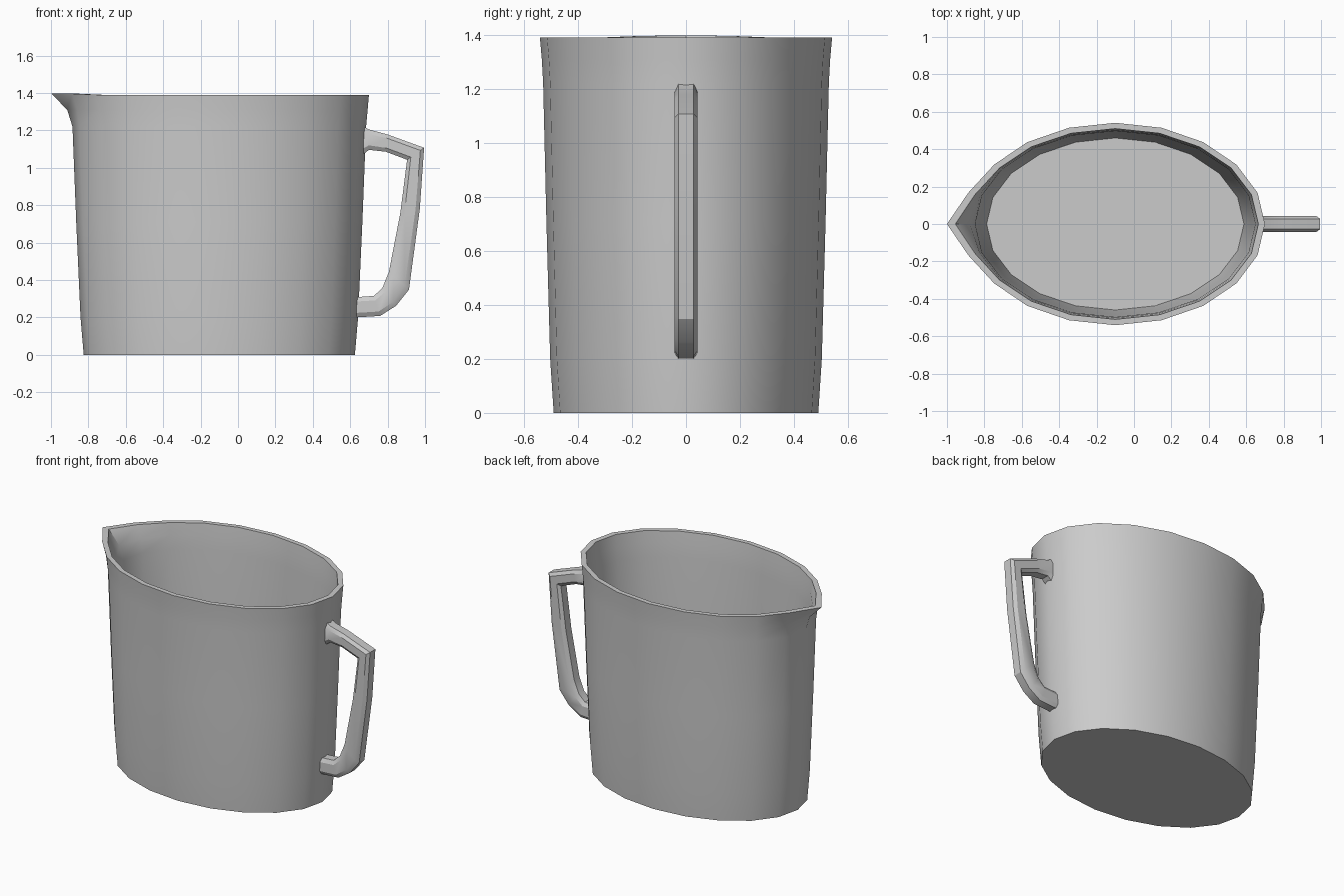
import bpy, bmesh, math

if "Cube" in bpy.data.objects:
    bpy.data.objects.remove(bpy.data.objects["Cube"])

SIDES = 20


def finish(name, bm, angle):
    bmesh.ops.recalc_face_normals(bm, faces=bm.faces)
    mesh = bpy.data.meshes.new(name)
    bm.to_mesh(mesh)
    bm.free()
    ob = bpy.data.objects.new(name, mesh)
    bpy.context.collection.objects.link(ob)
    bpy.ops.object.select_all(action='DESELECT')
    ob.select_set(True)
    bpy.context.view_layer.objects.active = ob
    bpy.ops.object.shade_smooth_by_angle(angle=math.radians(angle))
    return ob


def loft(rings):
    """Skin a list of point rings and cap both ends."""
    bm = bmesh.new()
    vs = [[bm.verts.new(p) for p in r] for r in rings]
    n = len(vs[0])
    for a, b in zip(vs, vs[1:]):
        for i in range(n):
            j = (i + 1) % n
            bm.faces.new((a[i], a[j], b[j], b[i]))
    bm.faces.new(vs[0])
    bm.faces.new(vs[-1])
    return bm


def oval(z, rx, ry, spout=0.0, lift=0.0):
    """Oval ring; spout pulls the left-most points outwards."""
    pts = []
    for i in range(SIDES):
        t = 2 * math.pi * i / SIDES
        k = {SIDES // 2: 1.0, SIDES // 2 - 1: 0.25, SIDES // 2 + 1: 0.25}.get(i, 0)
        pts.append((-0.1 + rx * math.cos(t) - spout * k, ry * math.sin(t),
                    z + lift * min(1, 3 * k)))
    return pts


# Jug body: outer wall upwards, over the rim, inner wall down to the floor
finish("jug_body", loft([
    oval(0.00, 0.725, 0.490),
    oval(0.20, 0.742, 0.503),
    oval(0.71, 0.765, 0.517),
    oval(1.22, 0.785, 0.529),
    oval(1.31, 0.793, 0.534, 0.020),
    oval(1.39, 0.800, 0.541, 0.100, 0.008),
    oval(1.39, 0.765, 0.510, 0.090, 0.008),
    oval(1.31, 0.757, 0.502, 0.020),
    oval(1.22, 0.749, 0.497),
    oval(0.71, 0.729, 0.485),
    oval(0.20, 0.706, 0.471),
    oval(0.05, 0.688, 0.460),
]), 40)

# Handle: pairs of outer and inner profile points (x, z), chamfered section
PAIRS = [
    ((0.665, 1.225), (0.655, 1.060)),
    ((0.700, 1.205), (0.700, 1.096)),
    ((0.800, 1.178), (0.790, 1.086)),
    ((0.995, 1.107), (0.904, 1.043)),
    ((0.972, 0.780), (0.868, 0.760)),
    ((0.914, 0.348), (0.807, 0.444)),
    ((0.845, 0.262), (0.772, 0.358)),
    ((0.760, 0.208), (0.727, 0.315)),
    ((0.625, 0.200), (0.625, 0.308)),
]
SECTION = [(0, 0.028), (0.22, 0.043), (0.78, 0.043), (1, 0.028)]
SECTION += [(t, -y) for t, y in reversed(SECTION)]
finish("handle", loft([
    [(o[0] + (n[0] - o[0]) * t, y, o[1] + (n[1] - o[1]) * t) for t, y in SECTION]
    for o, n in PAIRS
]), 30)
